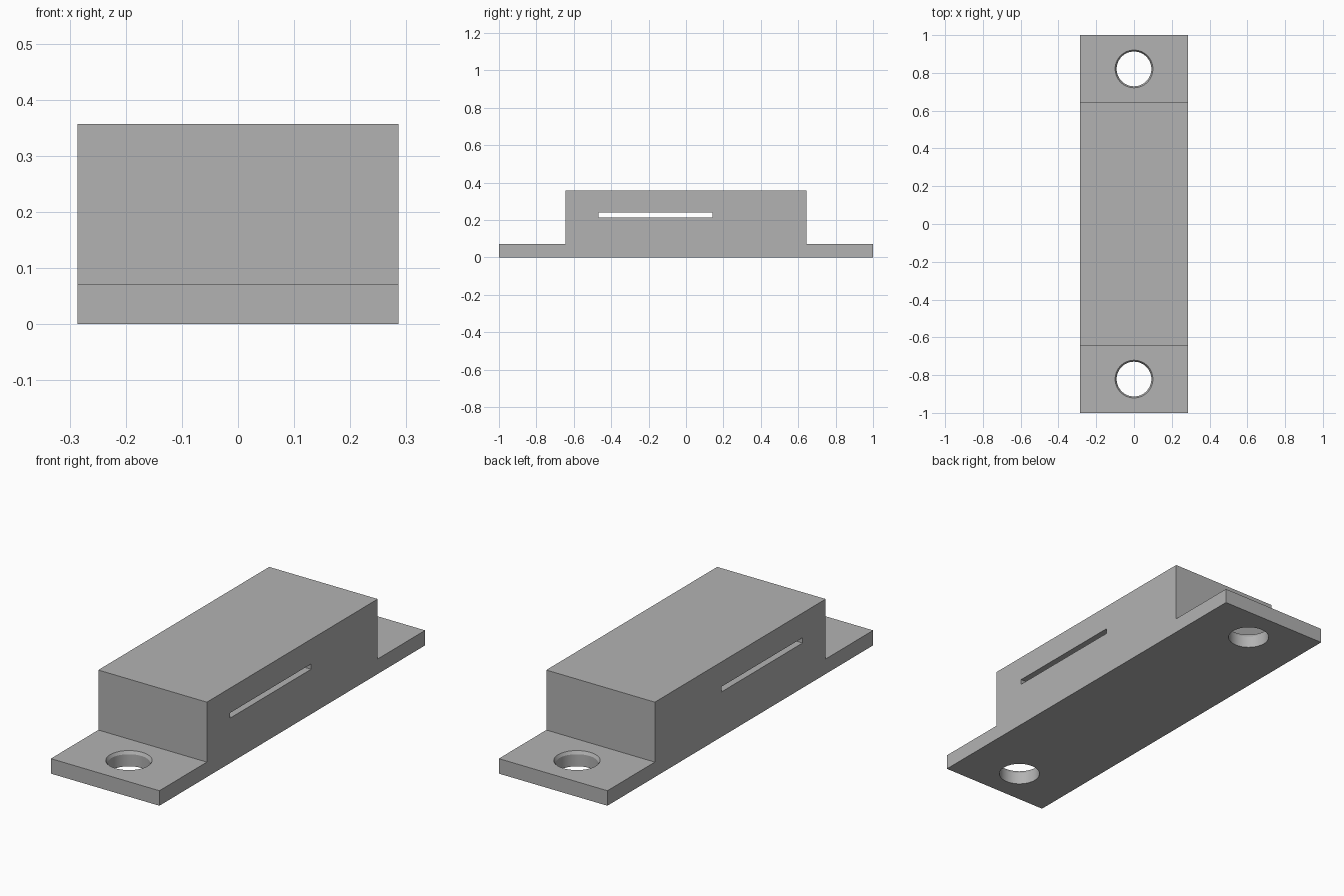
import bpy, bmesh
from mathutils import Matrix

if "Cube" in bpy.data.objects:
    bpy.data.objects.remove(bpy.data.objects["Cube"], do_unlink=True)

HALF_W, HALF_BODY, TAB_H, BODY_H = 0.286, 0.643, 0.0714, 0.357
HOLE_Y, HOLE_R, RIM_R, RIM_DEPTH = 0.821, 0.092, 0.1, 0.014

grey = bpy.data.materials.new("plain_grey")
grey.use_nodes = True
colour = (0.448, 0.448, 0.448, 1)
grey.diffuse_color = colour
grey.node_tree.nodes["Principled BSDF"].inputs["Base Color"].default_value = colour


def make_object(name, bm):
    bmesh.ops.recalc_face_normals(bm, faces=bm.faces)
    mesh = bpy.data.meshes.new(name)
    bm.to_mesh(mesh)
    bm.free()
    mesh.materials.append(grey)
    obj = bpy.data.objects.new(name, mesh)
    bpy.context.collection.objects.link(obj)
    return obj


def box(name, lo, hi):
    bm = bmesh.new()
    bmesh.ops.create_cube(bm, size=1)
    for v in bm.verts:
        v.co = [lo[i] if v.co[i] < 0 else hi[i] for i in range(3)]
    return make_object(name, bm)


def cone(name, y, z0, z1, r0, r1):
    bm = bmesh.new()
    bmesh.ops.create_cone(bm, cap_ends=True, segments=64, radius1=r0, radius2=r1,
                          depth=z1 - z0, matrix=Matrix.Translation((0, y, (z0 + z1) / 2)))
    return make_object(name, bm)


# Stepped housing with a mounting tab at each end
half = [(1, 0), (1, TAB_H), (HALF_BODY, TAB_H), (HALF_BODY, BODY_H)]
outline = half + [(-y, z) for y, z in reversed(half)]
bm = bmesh.new()
face = bm.faces.new([bm.verts.new((-HALF_W, y, z)) for y, z in outline])
side = bmesh.ops.extrude_face_region(bm, geom=[face])["geom"]
bmesh.ops.translate(bm, vec=(2 * HALF_W, 0, 0),
                    verts=[v for v in side if isinstance(v, bmesh.types.BMVert)])
housing = make_object("housing", bm)

# Slot through the body, and screw holes with a chamfered rim
cutters = [box("slot_cutter", (-0.4, -0.469, 0.214), (0.4, 0.142, 0.239))]
slope = (RIM_R - HOLE_R) / RIM_DEPTH
for label, y in (("front", -HOLE_Y), ("back", HOLE_Y)):
    cutters.append(cone(label + "_hole_cutter", y, -0.1, 0.2, HOLE_R, HOLE_R))
    cutters.append(cone(label + "_rim_cutter", y, TAB_H - RIM_DEPTH, TAB_H + RIM_DEPTH,
                        HOLE_R, RIM_R + slope * RIM_DEPTH))

bpy.ops.object.select_all(action="DESELECT")
bpy.context.view_layer.objects.active = housing
housing.select_set(True)
for cutter in cutters:
    cutter.hide_render = True
    mod = housing.modifiers.new(cutter.name, "BOOLEAN")
    mod.operation = "DIFFERENCE"
    mod.solver = "EXACT"
    mod.object = cutter
    bpy.ops.object.modifier_apply(modifier=mod.name)
    bpy.data.objects.remove(cutter, do_unlink=True)

bpy.ops.object.shade_smooth_by_angle(angle=0.4)
